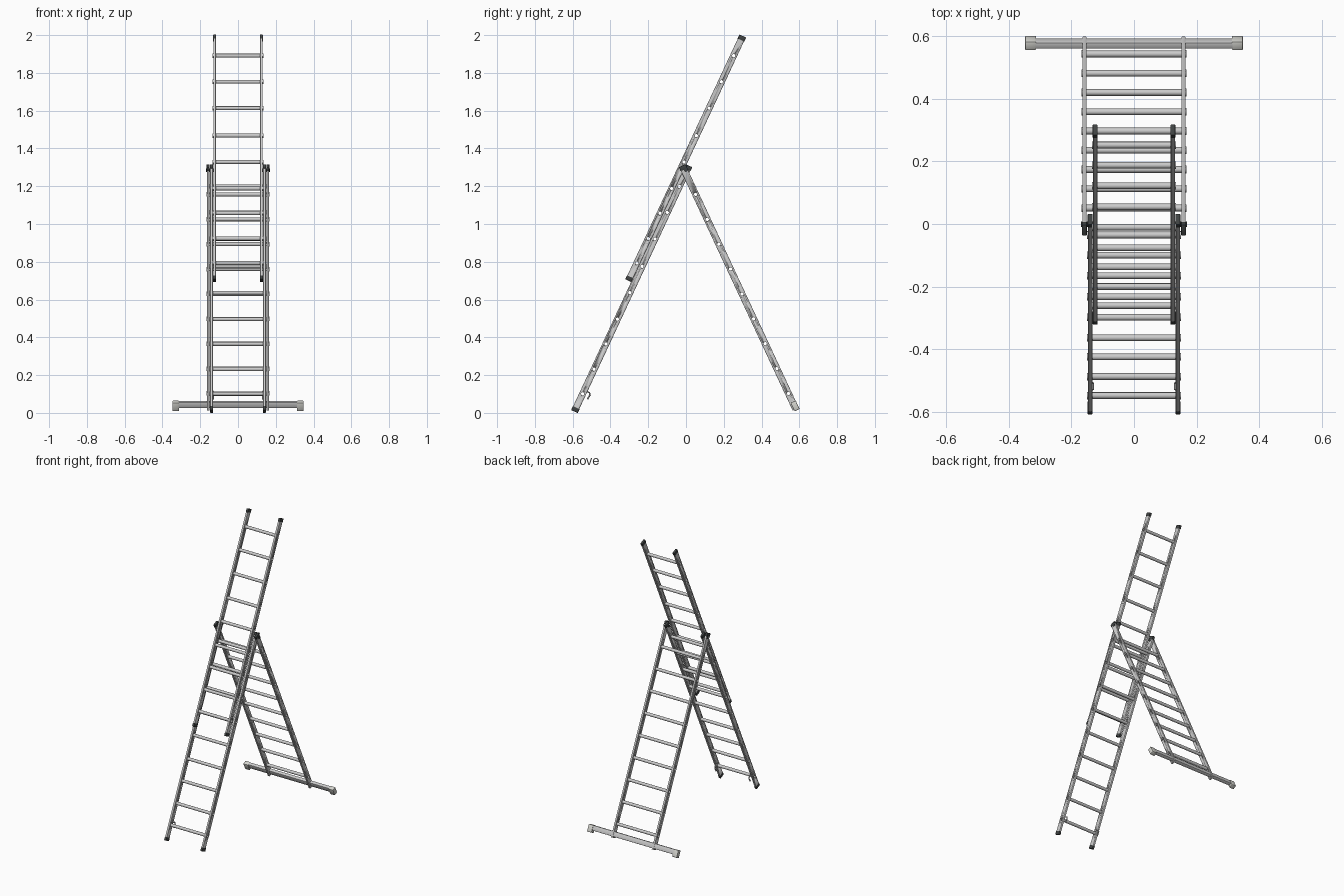
import bpy, bmesh, math
from mathutils import Matrix, Vector

if "Cube" in bpy.data.objects:
    bpy.data.objects.remove(bpy.data.objects["Cube"])

LEAN = math.radians(25)
C = math.cos(LEAN)


def material(name, rgb):
    m = bpy.data.materials.new(name)
    m.diffuse_color = (*rgb, 1)
    m.use_nodes = True
    m.node_tree.nodes["Principled BSDF"].inputs["Base Color"].default_value = m.diffuse_color
    return m


ALU = material("aluminium", (0.55, 0.58, 0.57))
BLACK = material("black_plastic", (0.05, 0.055, 0.055))
PALE = material("pale_plastic", (0.66, 0.66, 0.62))


def make(name, bm, matrix, mat):
    bmesh.ops.recalc_face_normals(bm, faces=bm.faces)
    me = bpy.data.meshes.new(name)
    bm.to_mesh(me)
    bm.free()
    ob = bpy.data.objects.new(name, me)
    bpy.context.collection.objects.link(ob)
    ob.matrix_world = matrix
    me.materials.append(mat)
    bpy.ops.object.select_all(action='DESELECT')
    ob.select_set(True)
    bpy.context.view_layer.objects.active = ob
    bpy.ops.object.shade_smooth_by_angle(angle=math.radians(35))
    return ob


def box_bm(size, centre, bevel, axis=None):
    """Box with rounded edges; only edges along one axis when axis is given."""
    bm = bmesh.new()
    bmesh.ops.create_cube(bm, size=1, matrix=Matrix.Translation(centre) @ Matrix.Diagonal((*size, 1)))
    edges = [e for e in bm.edges if axis is None or
             abs((e.verts[0].co - e.verts[1].co)[axis]) > 1e-6]
    bmesh.ops.bevel(bm, geom=edges, offset=bevel, segments=2, profile=0.5, affect='EDGES')
    return bm


def lathe_x(bm, profile, z, seg=16):
    """Spin a closed (x, radius) profile round a sideways axis at height z."""
    rings = [[bm.verts.new((x, r * math.cos(t), z + r * math.sin(t)))
              for t in [2 * math.pi * i / seg for i in range(seg)]] for x, r in profile]
    for a, b in zip(rings, rings[1:] + rings[:1]):
        for i in range(seg):
            j = (i + 1) % seg
            bm.faces.new((a[i], a[j], b[j], b[i]))


def cylinder_x(bm, radius, x0, x1, y, z, seg=16):
    m = Matrix.Translation(((x0 + x1) / 2, y, z)) @ Matrix.Rotation(math.pi / 2, 4, 'Y')
    bmesh.ops.create_cone(bm, cap_ends=True, segments=seg, radius1=radius,
                          radius2=radius, depth=abs(x1 - x0), matrix=m)


def section(name, foot, tilt, length, xc, rungs, bottom_caps=True):
    M = Matrix.Translation((0, *foot)) @ Matrix.Rotation(-tilt, 4, 'X')
    # hollow rungs with flared ends
    bm = bmesh.new()
    e = xc + 0.010
    half = [(e, 0.0085), (e, 0.012), (e - 0.004, 0.012), (e - 0.004, 0.0105)]
    profile = half + [(-x, r) for x, r in reversed(half)]
    for d in rungs:
        lathe_x(bm, profile, d)
    make(name + "_rungs", bm, M, ALU)
    # drilled rails
    for side, s in (("left", -1), ("right", 1)):
        rail = make(f"{name}_{side}_rail",
                    box_bm((0.014, 0.036, length), (s * xc, 0, length / 2), 0.003, 2), M, ALU)
        bm = bmesh.new()
        for d in rungs:
            cylinder_x(bm, 0.0098, s * xc - 0.03, s * xc + 0.03, 0, d)
        cutter = make("rung_hole_cutter", bm, M, ALU)
        cutter.hide_render = True
        mod = rail.modifiers.new("holes", 'BOOLEAN')
        mod.operation, mod.object, mod.solver = 'DIFFERENCE', cutter, 'EXACT'
        bpy.context.view_layer.objects.active = rail
        bpy.ops.object.modifier_apply(modifier=mod.name)
        bpy.data.objects.remove(cutter)
        # end caps
        ends = [("top", length - 0.010)] + ([("bottom", 0.010)] if bottom_caps else [])
        for label, z in ends:
            make(f"{name}_{side}_{label}_cap",
                 box_bm((0.016, 0.039, 0.024), (s * xc, 0, z), 0.003), M, BLACK)
    return M


# three ladder sections
steps = [0.092, 0.222, 0.356, 0.487, 0.627, 0.767, 0.912, 1.052, 1.190]
rungs = [z / C for z in steps]
front = section("front_ladder", (-0.590, 0.009), LEAN, 1.432, 0.140, rungs)
section("upper_ladder", (-0.303, 0.701), LEAN, 1.426, 0.124, rungs)
rear = section("rear_ladder", (0.581, 0.020), -LEAN, 1.42, 0.158,
               [(0.083 + 0.1317 * i) / C for i in range(9)], False)

# stabiliser bar under the rear ladder, with rubber-like feet
make("stabiliser_bar", box_bm((0.64, 0.022, 0.034), (0, 0.005, 0.024), 0.003, 0), rear, ALU)
for side, s in (("left", -1), ("right", 1)):
    make(f"stabiliser_{side}_foot",
         box_bm((0.036, 0.030, 0.050), (s * 0.330, 0.004, 0.017), 0.004), rear, PALE)

    # hinge bolts at the apex
    bm = bmesh.new()
    cylinder_x(bm, 0.009, s * 0.130, s * 0.169, -0.001, 1.285)
    make(f"{side}_hinge_bolt", bm, Matrix.Identity(4), BLACK)

    # locking hooks behind the foot of the front ladder
    path = [(0.012, 0.022), (0.030, 0.022), (0.038, 0.012), (0.035, -0.012)]
    bm = bmesh.new()
    for (y0, z0), (y1, z1) in zip(path, path[1:]):
        a, b = Vector((s * 0.132, y0, z0 + 0.1)), Vector((s * 0.132, y1, z1 + 0.1))
        m = Matrix.Translation((a + b) / 2) @ (b - a).to_track_quat('Z', 'X').to_matrix().to_4x4()
        bmesh.ops.create_cone(bm, cap_ends=True, segments=8, radius1=0.004, radius2=0.004,
                              depth=(b - a).length + 0.003, matrix=m)
    make(f"{side}_locking_hook", bm, front, ALU)
